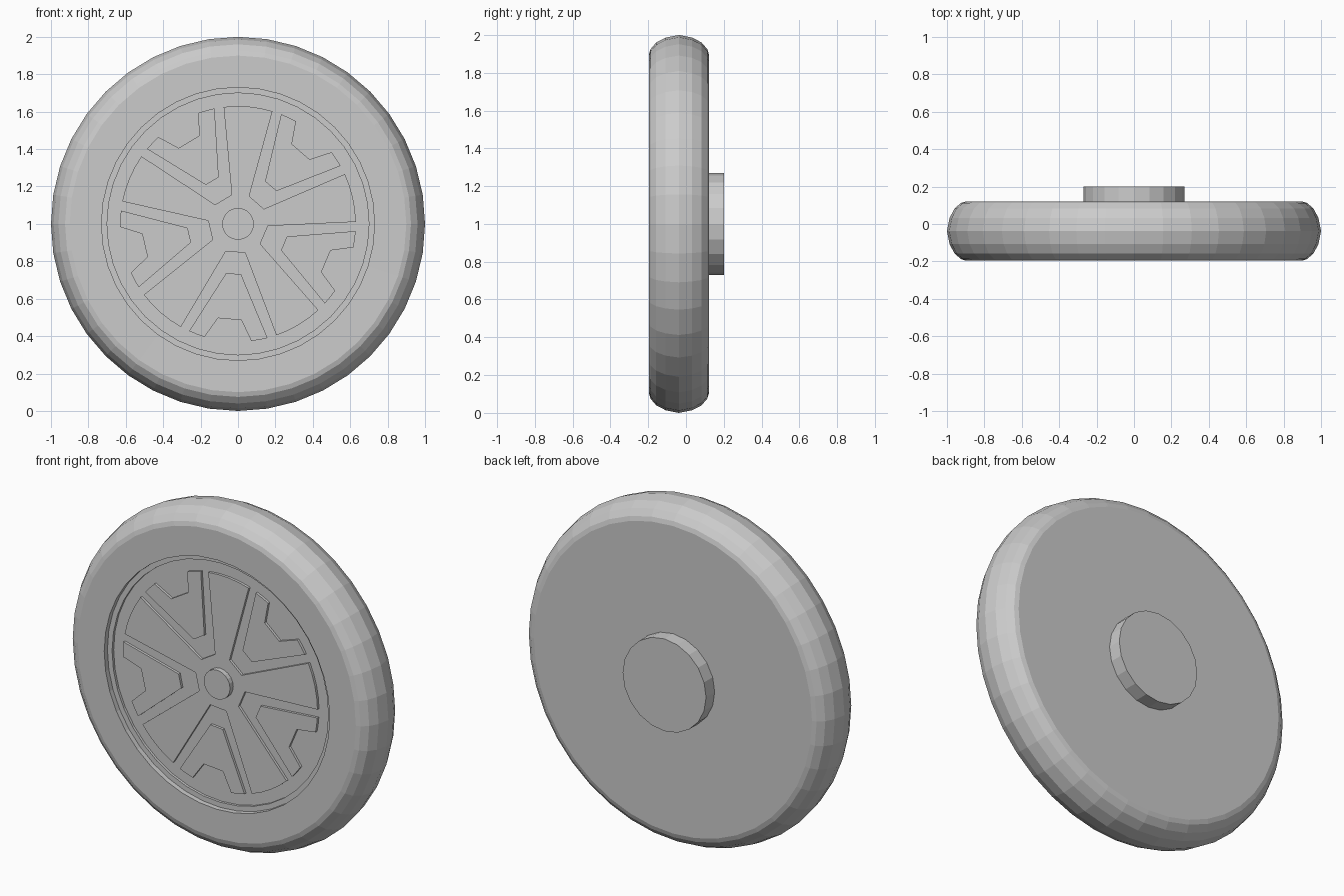
import bpy, bmesh
from math import sin, cos, radians, pi

if "Cube" in bpy.data.objects:
    bpy.data.objects.remove(bpy.data.objects["Cube"])

CZ = 1.0            # wheel axis height
FRONT = -0.195      # outer face of the tyre
LEDGE = -0.165      # rim ledge and top of the arms
FLOOR = -0.15       # recessed wheel floor


def finish(name, bm):
    bmesh.ops.recalc_face_normals(bm, faces=bm.faces[:])
    me = bpy.data.meshes.new(name)
    bm.to_mesh(me)
    bm.free()
    ob = bpy.data.objects.new(name, me)
    bpy.context.collection.objects.link(ob)
    return ob


def lathe(name, profile, n):
    """Spin (radius, y) points round the wheel axis; radius 0 closes to a point."""
    bm = bmesh.new()
    rings = []
    for r, y in profile:
        if r == 0:
            rings.append([bm.verts.new((0, y, CZ))] * n)
        else:
            rings.append([bm.verts.new((r * cos(2 * pi * i / n), y, CZ + r * sin(2 * pi * i / n)))
                          for i in range(n)])
    for a, b in zip(rings, rings[1:]):
        for i in range(n):
            j = (i + 1) % n
            vs = list(dict.fromkeys((a[i], a[j], b[j], b[i])))
            bm.faces.new(vs)
    return finish(name, bm)


def prism(name, polar, y0, y1):
    """Extrude an outline of (radius, degrees) points from y0 back to y1."""
    bm = bmesh.new()
    vs = [bm.verts.new((r * cos(radians(a)), y0, CZ + r * sin(radians(a)))) for r, a in polar]
    face = bm.faces.new(vs)
    ext = bmesh.ops.extrude_face_region(bm, geom=[face])
    for v in ext["geom"]:
        if isinstance(v, bmesh.types.BMVert):
            v.co.y = y1
    return finish(name, bm)


# Tyre with closed back and recessed front
half = [(0.90, 0.158), (0.925, 0.15), (0.96, 0.12), (0.986, 0.07)]
mid = (FRONT + 0.12) / 2
crown = ([(r, mid - d) for r, d in half] + [(1.0, mid)]
         + [(r, mid + d) for r, d in reversed(half)])
lathe("tyre_and_rim", [(0, FLOOR), (0.70, FLOOR), (0.70, LEDGE), (0.73, LEDGE), (0.73, FRONT)]
      + crown + [(0, 0.12)], 40)

# Rear axle boss and front centre cap
lathe("axle_boss", [(0, 0.11), (0.27, 0.11), (0.27, 0.20), (0, 0.20)], 20)
lathe("centre_cap", [(0, FRONT), (0.085, FRONT), (0.085, FLOOR), (0, FLOOR)], 20)

# Five raised arms joined at the hub
star = []
for k in range(5):
    c = 49 + 72 * k
    star += [(0.16, c - 19), (0.16, c + 19)]
    star += [(0.63, c + 24 + 6 * i) for i in range(5)]
prism("spoke_arms", star, LEDGE, FLOOR + 0.005)

# Notched raised panel between each pair of arms
for k in range(5):
    c = 49 + 72 * k
    side = [(0.27, 8.5), (0.63, 19.5), (0.63, 15.5), (0.63, 11.5), (0.515, 7)]
    panel = [(r, c + a) for r, a in side] + [(r, c - a) for r, a in reversed(side)]
    prism("spoke_panel_%d" % (k + 1), panel, LEDGE, FLOOR + 0.005)
